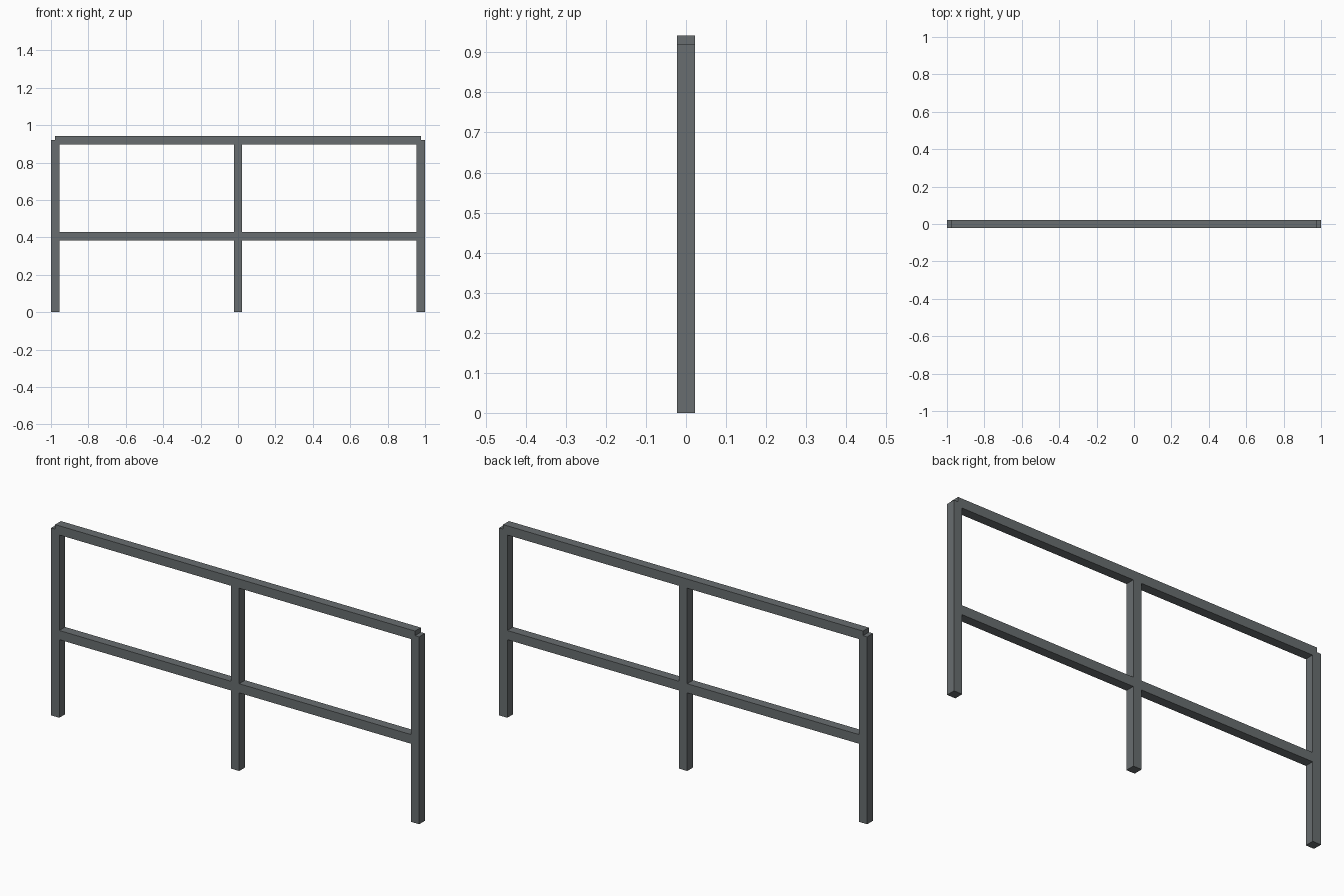
import bpy

# Remove the default cube only
if "Cube" in bpy.data.objects:
    bpy.data.objects.remove(bpy.data.objects["Cube"], do_unlink=True)

BAR = 0.045          # square tube width
POST_X = 1 - BAR / 2  # centre line of the end posts
POST_TOP = 0.92
MID_RAIL_Z = 0.406

# Painted steel
steel = bpy.data.materials.new("grey_steel")
steel.use_nodes = True
colour = (0.14, 0.155, 0.16, 1)
steel.diffuse_color = colour
steel.node_tree.nodes["Principled BSDF"].inputs["Base Color"].default_value = colour


def bar(name, centre, size):
    """Square-edged bar with its size baked into the mesh."""
    bpy.ops.mesh.primitive_cube_add(size=1, location=centre)
    obj = bpy.context.object
    obj.name = obj.data.name = name
    obj.scale = size
    bpy.ops.object.transform_apply(location=False, rotation=False, scale=True)
    obj.data.materials.append(steel)


# Three upright posts
for name, side in (("right_post", -1), ("middle_post", 0), ("left_post", 1)):
    bar(name, (side * POST_X, 0, POST_TOP / 2), (BAR, BAR, POST_TOP))

# Rails run between the centre lines of the end posts
for name, z in (("middle_rail", MID_RAIL_Z), ("top_rail", POST_TOP)):
    bar(name, (0, 0, z), (2 * POST_X, BAR, BAR))
